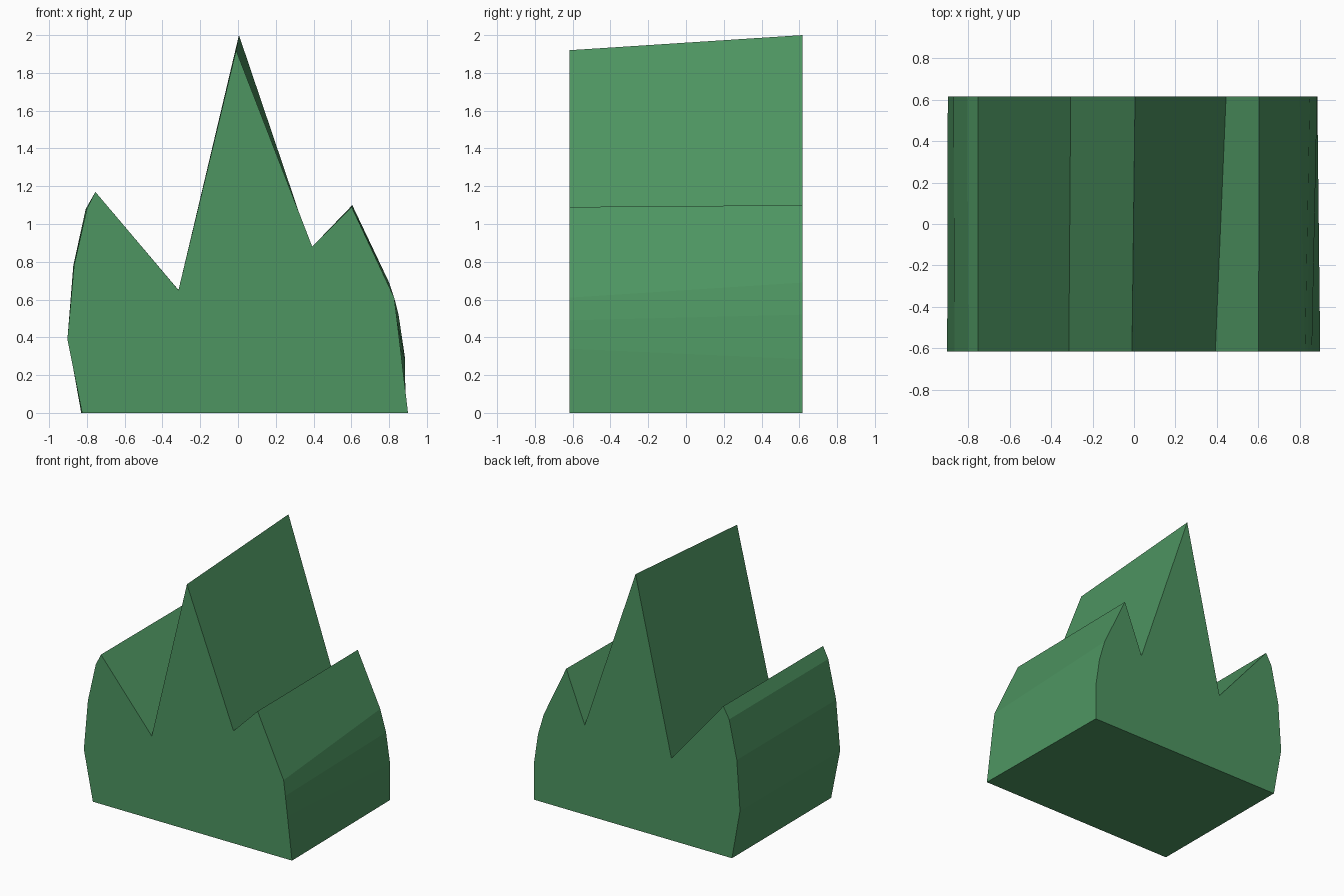
import bpy
import bmesh

if "Cube" in bpy.data.objects:
    bpy.data.objects.remove(bpy.data.objects["Cube"])

HALF_DEPTH = 0.617

# Matching (x, z) outlines, clockwise from bottom left
front = [(-0.825, 0), (-0.903, 0.39), (-0.868, 0.78), (-0.80, 1.08), (-0.755, 1.17),
         (-0.315, 0.65), (-0.01, 1.92), (0.393, 0.88), (0.602, 1.09),
         (0.827, 0.61), (0.842, 0.49), (0.860, 0.34), (0.90, 0)]
back = [(-0.83, 0), (-0.90, 0.39), (-0.872, 0.78), (-0.806, 1.08), (-0.755, 1.17),
        (-0.306, 0.64), (0.005, 2.0), (0.445, 0.70), (0.605, 1.10),
        (0.80, 0.69), (0.85, 0.52), (0.885, 0.285), (0.886, 0)]


def loft(name, outline_a, outline_b, half_depth):
    """Join two outlines into a closed flat-faced solid."""
    bm = bmesh.new()
    a = [bm.verts.new((x, -half_depth, z)) for x, z in outline_a]
    b = [bm.verts.new((x, half_depth, z)) for x, z in outline_b]
    bm.faces.new(a)
    bm.faces.new(b[::-1])
    for i in range(len(a)):
        j = (i + 1) % len(a)
        bm.faces.new((a[i], b[i], b[j], a[j]))
    bmesh.ops.recalc_face_normals(bm, faces=bm.faces)
    mesh = bpy.data.meshes.new(name)
    bm.to_mesh(mesh)
    bm.free()
    obj = bpy.data.objects.new(name, mesh)
    bpy.context.collection.objects.link(obj)
    return obj


# Three-peaked block
block = loft("grass_tuft", front, back, HALF_DEPTH)
green = bpy.data.materials.new("green")
green.diffuse_color = (0.075, 0.30, 0.12, 1)
green.use_nodes = True
green.node_tree.nodes["Principled BSDF"].inputs["Base Color"].default_value = green.diffuse_color
block.data.materials.append(green)
